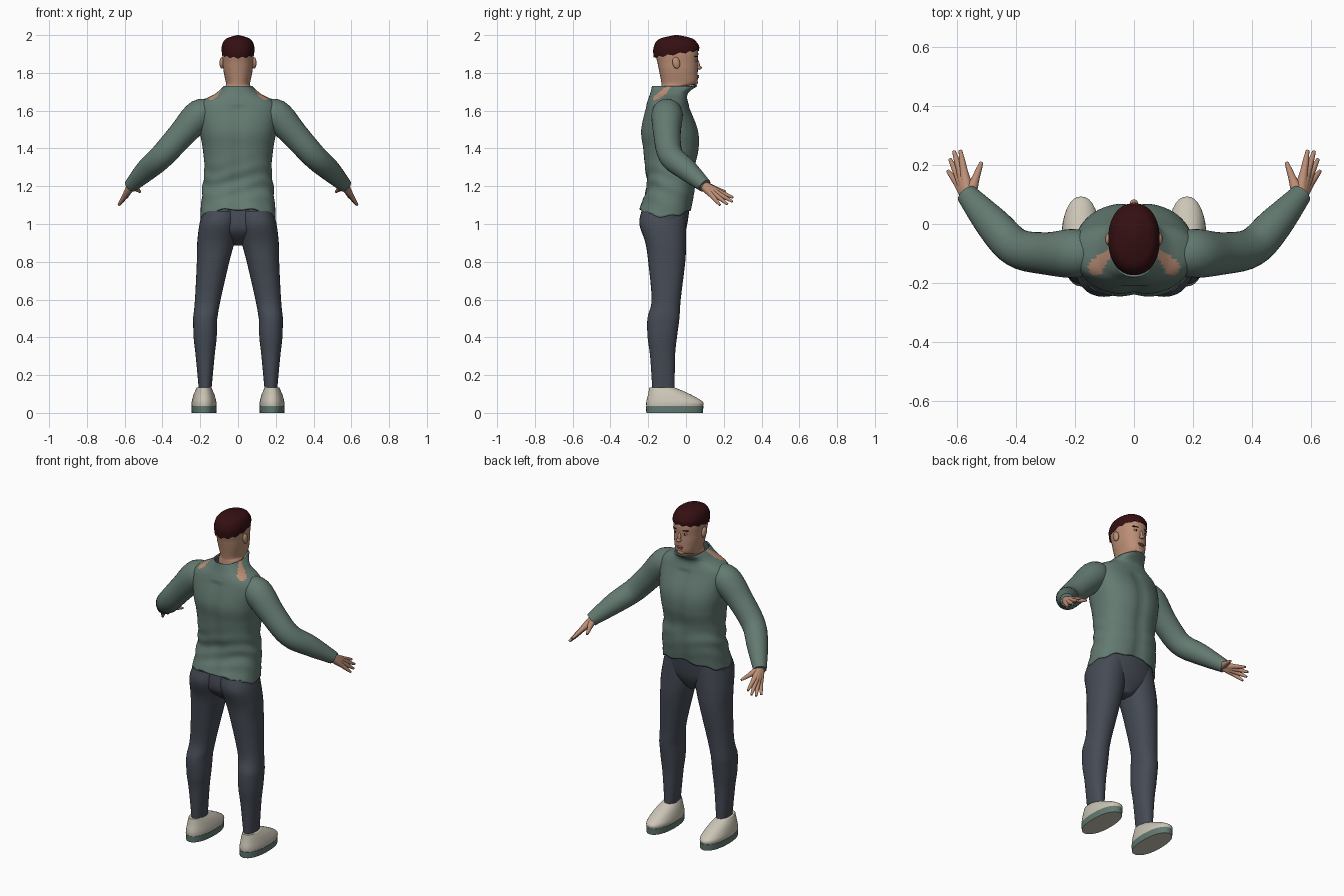
import bpy, bmesh, math
from mathutils import Vector

if "Cube" in bpy.data.objects:
    bpy.data.objects.remove(bpy.data.objects["Cube"])


def material(name, *rgb):
    mat = bpy.data.materials.new(name)
    mat.use_nodes = True
    mat.diffuse_color = (*rgb, 1)
    mat.node_tree.nodes["Principled BSDF"].inputs["Base Color"].default_value = (*rgb, 1)
    return mat


SKIN = material("skin", 0.5, 0.27, 0.18)
KNIT = material("green_knit", 0.125, 0.195, 0.165)
DENIM = material("dark_denim", 0.06, 0.07, 0.09)
CREAM = material("cream_leather", 0.6, 0.56, 0.47)
HAIR = material("dark_red_hair", 0.035, 0.005, 0.006)
LIP = material("lip", 0.36, 0.16, 0.12)
WHITE = material("eye_white", 0.55, 0.5, 0.46)


def catmull(before, start, end, after, t):
    bend = 2 * before - 5 * start + 4 * end - after
    twist = 3 * (start - end) + after - before
    return start + t / 2 * (end - before + t * (bend + t * twist))


def smooth_rows(rows, steps):
    """Blend a few rows of numbers into many."""
    padded = [rows[0], *rows, rows[-1]]
    result = []
    for window in zip(padded, padded[1:], padded[2:], padded[3:]):
        for step in range(steps):
            result.append([catmull(*column, step / steps) for column in zip(*window)])
    return result + [list(rows[-1])]


def finish(name, bm, materials, angle=70):
    bmesh.ops.recalc_face_normals(bm, faces=bm.faces)
    mesh = bpy.data.meshes.new(name)
    bm.to_mesh(mesh)
    bm.free()
    obj = bpy.data.objects.new(name, mesh)
    bpy.context.collection.objects.link(obj)
    for mat in materials:
        mesh.materials.append(mat)
    bpy.ops.object.select_all(action="DESELECT")
    obj.select_set(True)
    bpy.context.view_layer.objects.active = obj
    bpy.ops.object.shade_smooth_by_angle(angle=math.radians(angle))
    return obj


def bridge(rings, caps=True):
    """Join closed rings of points into a skin."""
    bm = bmesh.new()
    loops = [[bm.verts.new(point) for point in ring] for ring in rings]
    for lower, upper in zip(loops, loops[1:]):
        for i in range(len(lower)):
            bm.faces.new((lower[i - 1], lower[i], upper[i], upper[i - 1]))
    if caps:
        bm.faces.new(loops[0])
        bm.faces.new(loops[-1])
    return bm


def angles(count):
    return [math.tau * i / count for i in range(count)]


def squash(value, power):
    return math.copysign(abs(value) ** (2 / power), value)


def stack(rows, warp=lambda point, angle: point, steps=6, segments=32, power=2.2, caps=True):
    """Level rounded rings from rows of height, half width, back and front."""
    rings = []
    for height, half, back, front in smooth_rows(rows, steps):
        middle, depth = (front + back) / 2, (front - back) / 2
        rings.append([warp(Vector((half * squash(math.cos(a), power),
                                   middle + depth * squash(math.sin(a), power), height)), a)
                      for a in angles(segments)])
    return bridge(rings, caps)


def tube(rows, side, segments=16):
    """Round limb through rows of x, y, z and radius."""
    path = smooth_rows(rows, 5)
    rings = []
    for i, (x, y, z, radius) in enumerate(path):
        ahead, behind = path[min(i + 1, len(path) - 1)], path[max(i - 1, 0)]
        along = Vector(ahead[:3]) - Vector(behind[:3])
        across = along.cross(Vector((0, 0, 1))).normalized()
        over = across.cross(along).normalized()
        ring = [Vector((x, y, z)) + radius * (across * math.cos(a) + over * math.sin(a))
                for a in angles(segments)]
        rings.append([Vector((side * p.x, p.y, p.z)) for p in ring])
    return bridge(rings)


def blob(name, location, size, mat, tilt=(0, 0, 0)):
    bm = bmesh.new()
    bmesh.ops.create_uvsphere(bm, u_segments=16, v_segments=10, radius=1)
    obj = finish(name, bm, [mat])
    obj.location, obj.scale, obj.rotation_euler = location, size, tilt


# Sweater body with waist folds, spine groove, wavy hem and standing collar
def knit_folds(point, angle):
    waist = math.exp(-((point.z - 1.2) / 0.1) ** 2)
    hem = max(0, (1.16 - point.z) / 0.1)
    swell = 1 + 0.018 * waist * math.sin(75 * point.z + 3 * math.sin(2 * angle))
    groove = 0.01 * math.exp(-(point.x / 0.03) ** 2) if point.z < 1.62 else 0
    wave = 0.006 * math.sin(9 * angle) - 0.02 * math.cos(2 * angle)
    return Vector((point.x * swell,
                   point.y * swell - groove * math.sin(angle),
                   point.z + hem * wave))


bm = stack([(1.06, 0.2, -0.25, 0.03), (1.2, 0.187, -0.21, 0.05), (1.3, 0.178, -0.22, 0.05),
            (1.4, 0.187, -0.23, 0.07), (1.5, 0.203, -0.24, 0.065), (1.63, 0.207, -0.21, 0.015),
            (1.69, 0.12, -0.19, 0.01), (1.73, 0.075, -0.18, 0.06)],
           knit_folds, steps=9, segments=64, power=2.35, caps=False)

# Bare skin showing on top of each shoulder
patch_start, patch_end = Vector((0.085, -0.095)), Vector((0.13, -0.145))
patch = patch_end - patch_start
for face in bm.faces:
    center = face.calc_center_median()
    offset = Vector((abs(center.x), center.y)) - patch_start
    t = max(0, min(1, offset.dot(patch) / patch.length_squared))
    if center.z > 1.655 and (offset - t * patch).length < 0.014 * (1 + t):
        face.material_index = 1
sweater = finish("sweater_body", bm, [KNIT, SKIN])
shell = sweater.modifiers.new("thickness", "SOLIDIFY")
shell.thickness, shell.offset = 0.008, -1

# Trouser seat
finish("trouser_seat", stack([(0.885, 0.03, -0.13, -0.04), (0.97, 0.185, -0.22, 0),
                              (1.09, 0.19, -0.215, 0.02)]), [DENIM])

# Head and neck
finish("head", stack([(1.64, 0.07, -0.14, -0.01), (1.72, 0.067, -0.13, 0),
                      (1.745, 0.064, -0.13, 0.056), (1.8, 0.075, -0.14, 0.062),
                      (1.85, 0.08, -0.15, 0.062), (1.93, 0.08, -0.163, 0.06),
                      (1.98, 0.03, -0.1, 0)]), [SKIN])


# Hair cap, lower at the back, with a ragged edge
def hairline(point, angle):
    edge = max(0, (1.96 - point.z) / 0.06)
    rise = 0.16 * (point.y + 0.05) + 0.005 * math.sin(13 * angle)
    return point + Vector((0, 0, edge * rise))


finish("hair", stack([(1.9, 0.085, -0.17, 0.07), (1.94, 0.086, -0.172, 0.067),
                      (1.98, 0.065, -0.14, 0.038), (2, 0.005, -0.06, -0.04)],
                     hairline, segments=52), [HAIR])

# Face
blob("nose_bridge", (0, 0.064, 1.845), (0.009, 0.009, 0.03), SKIN, (0.25, 0, 0))
blob("nose_tip", (0, 0.068, 1.828), (0.014, 0.016, 0.011), SKIN)
blob("upper_lip", (0, 0.061, 1.785), (0.022, 0.009, 0.005), LIP)
blob("lower_lip", (0, 0.06, 1.776), (0.019, 0.009, 0.005), LIP)
blob("chin", (0, 0.047, 1.75), (0.026, 0.016, 0.016), SKIN)

LEG = [(0.12, 0.033, -0.178, -0.06), (0.3, 0.05, -0.19, -0.058), (0.4, 0.061, -0.203, -0.048),
       (0.5, 0.064, -0.204, -0.035), (0.6, 0.068, -0.182, -0.028), (0.8, 0.086, -0.2, -0.004),
       (0.9, 0.098, -0.215, 0), (1, 0.1, -0.247, 0), (1.07, 0.09, -0.235, 0)]
SHOE = [(0.035, 0.065, -0.21, 0.09), (0.06, 0.065, -0.21, 0.088), (0.1, 0.054, -0.2, 0.02),
        (0.134, 0.038, -0.194, -0.06)]
SOLE = [(0, 0.065, -0.21, 0.09), (0.037, 0.067, -0.212, 0.092)]
ARM = [(0.13, -0.1, 1.585, 0.06), (0.2, -0.1, 1.578, 0.083), (0.3, -0.1, 1.473, 0.072),
       (0.4, -0.08, 1.362, 0.066), (0.48, 0, 1.29, 0.059), (0.567, 0.1, 1.203, 0.037)]
WRIST = Vector((0.562, 0.09, 1.206))
FINGERTIPS = {"thumb": (0.518, 0.21, 1.17), "index_finger": (0.59, 0.25, 1.14),
              "middle_finger": (0.612, 0.247, 1.118), "ring_finger": (0.625, 0.22, 1.104),
              "little_finger": (0.632, 0.18, 1.1)}

for side, label in ((1, "left"), (-1, "right")):
    # Leg leaning inward above the knee
    def lean(point, angle):
        return point + Vector((side * (0.174 - 0.14 * max(0, point.z - 0.5)), 0, 0))

    def over_foot(point, angle):
        return point + Vector((side * 0.18, 0, 0))

    finish(label + "_trouser_leg", stack(LEG, lean), [DENIM])
    finish(label + "_sleeve", tube(ARM, side, segments=28), [KNIT])

    # Hand: overlapping digits fanning from the wrist
    for digit, tip in FINGERTIPS.items():
        reach = Vector(tip) - WRIST
        rows = [(*(WRIST + reach * part), radius) for part, radius in
                ((-0.2, 0.024), (0, 0.024), (0.3, 0.019), (0.57, 0.013), (0.8, 0.01), (1, 0.006))]
        finish(f"{label}_{digit}", tube(rows, side), [SKIN])

    # Shoe, with a cream panel inset under the sole
    finish(label + "_shoe", stack(SHOE, over_foot), [CREAM])
    bm = stack(SOLE, over_foot, steps=1)
    bottom = min(bm.faces, key=lambda face: face.calc_center_median().z)
    bmesh.ops.inset_individual(bm, faces=[bottom], thickness=0.018)
    bottom.material_index = 1
    finish(label + "_sole", bm, [KNIT, CREAM], 40)

    # Ear, eye and brow
    blob(label + "_ear", (side * 0.086, -0.052, 1.853), (0.012, 0.02, 0.031), SKIN, (0.2, 0, 0))
    blob(label + "_eye", (side * 0.031, 0.051, 1.866), (0.013, 0.009, 0.006), WHITE)
    blob(label + "_iris", (side * 0.031, 0.057, 1.866), (0.005, 0.004, 0.005), HAIR)
    blob(label + "_brow", (side * 0.034, 0.054, 1.887), (0.021, 0.006, 0.004), HAIR,
         (0, 0, side * -0.35))
